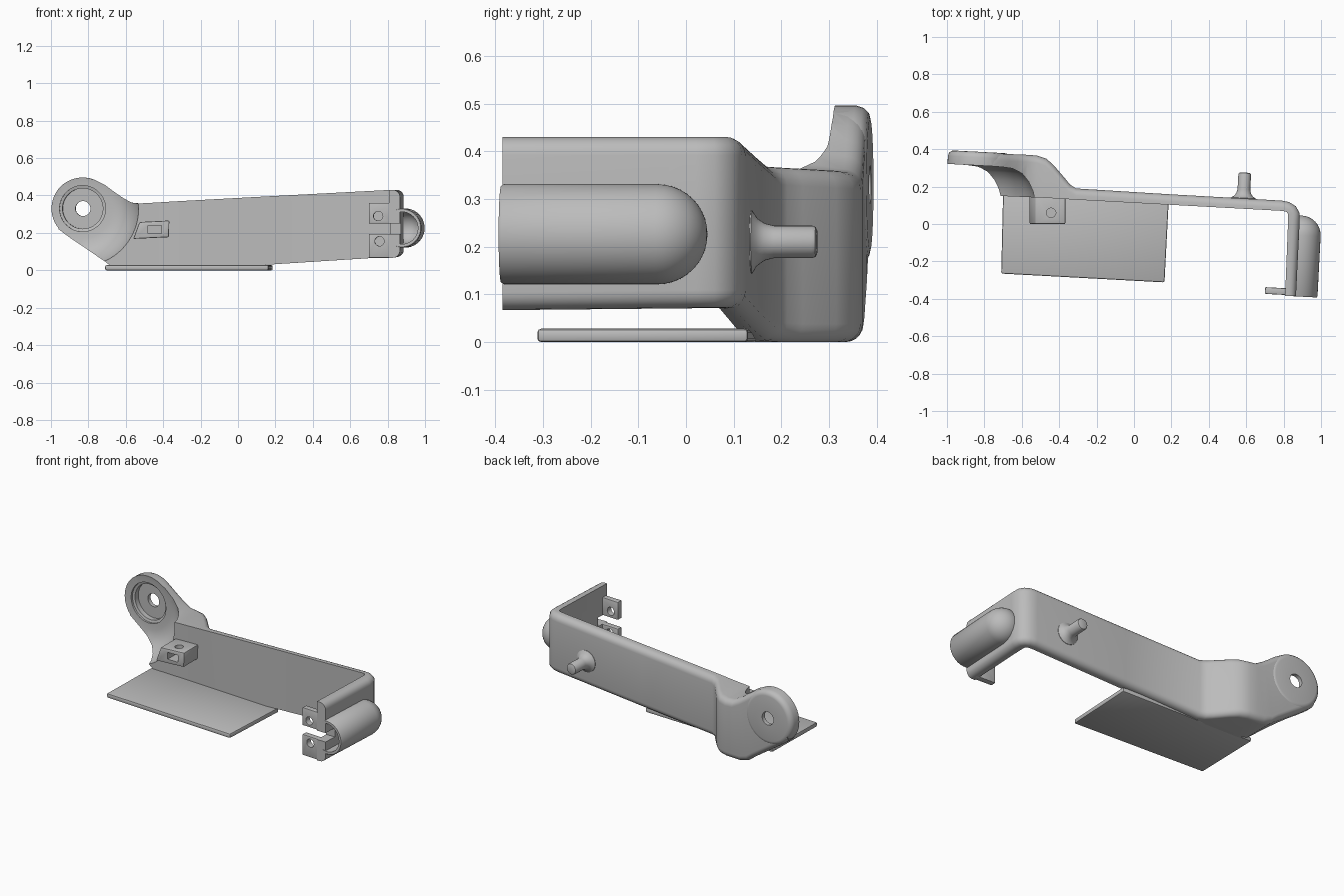
import bpy, bmesh, math
from mathutils import Matrix, Vector

if "Cube" in bpy.data.objects:
    bpy.data.objects.remove(bpy.data.objects["Cube"], do_unlink=True)

TILT = math.radians(-3)
grey = bpy.data.materials.new("plain grey")
grey.use_nodes = True
grey.diffuse_color = (0.5, 0.5, 0.5, 1)
grey.node_tree.nodes["Principled BSDF"].inputs["Base Color"].default_value = (0.5, 0.5, 0.5, 1)


def finish(bm, name):
    bmesh.ops.recalc_face_normals(bm, faces=bm.faces)
    mesh = bpy.data.meshes.new(name)
    bm.to_mesh(mesh)
    bm.free()
    mesh.materials.append(grey)
    ob = bpy.data.objects.new(name, mesh)
    bpy.context.collection.objects.link(ob)
    return ob


def revolve(name, profile, origin, steps=56, axis="Y"):
    """Spin (radius, distance) points about the tilted y axis, or about z."""
    bm = bmesh.new()
    up = axis == "Z"
    vs = [bm.verts.new((r, 0, d) if up else (r, d, 0)) for r, d in profile]
    edges = [bm.edges.new(pair) for pair in zip(vs, vs[1:])]
    bmesh.ops.spin(bm, geom=vs + edges, cent=(0, 0, 0), angle=2 * math.pi, steps=steps,
                   axis=(0, 0, 1) if up else (0, 1, 0))
    bmesh.ops.remove_doubles(bm, verts=bm.verts, dist=1e-5)
    bm.transform(Matrix.Translation(origin) @ Matrix.Rotation(TILT, 4, "Z"))
    return finish(bm, name)


def prism(name, points, direction, bevel=0.0):
    bm = bmesh.new()
    face = bm.faces.new([bm.verts.new(p) for p in points])
    new = bmesh.ops.extrude_face_region(bm, geom=[face])["geom"]
    bmesh.ops.translate(bm, vec=direction, verts=[g for g in new if isinstance(g, bmesh.types.BMVert)])
    bmesh.ops.recalc_face_normals(bm, faces=bm.faces)
    if bevel:
        bmesh.ops.bevel(bm, geom=list(bm.edges), offset=bevel, segments=2, profile=0.5, affect="EDGES")
    return finish(bm, name)


def box(name, low, high, bevel=0.0, tilt=False):
    (a, b, c), (d, e, f) = low, high
    ob = prism(name, [(a, b, c), (d, b, c), (d, e, c), (a, e, c)], (0, 0, f - c), bevel)
    if tilt:
        mid = Vector(((a + d) / 2, (b + e) / 2, 0))
        ob.data.transform(Matrix.Translation(mid) @ Matrix.Rotation(TILT, 4, "Z") @ Matrix.Translation(-mid))
    return ob


def cut(targets, cutter):
    for ob in targets:
        mod = ob.modifiers.new("cut", "BOOLEAN")
        mod.operation, mod.solver, mod.object = "DIFFERENCE", "EXACT", cutter
        bpy.context.view_layer.objects.active = ob
        bpy.ops.object.modifier_apply(modifier=mod.name)
    bpy.data.objects.remove(cutter, do_unlink=True)


# Bracket wall: front point, back point, bottom and top height along the bend
stations = [
    (-0.96, 0.20, -0.96, 0.388, 0.22, 0.43), (-0.90, 0.20, -0.90, 0.385, 0.175, 0.48),
    (-0.83, 0.18, -0.83, 0.381, 0.128, 0.495), (-0.77, 0.16, -0.77, 0.379, 0.087, 0.485),
    (-0.71, 0.15, -0.71, 0.376, 0.046, 0.455), (-0.67, 0.148, -0.67, 0.374, 0.015, 0.425),
    (-0.62, 0.146, -0.62, 0.372, 0.0, 0.39), (-0.57, 0.144, -0.57, 0.37, 0.0, 0.362),
    (-0.53, 0.142, -0.52, 0.366, 0.0, 0.357), (-0.50, 0.141, -0.47, 0.35, 0.0, 0.359),
    (-0.46, 0.139, -0.43, 0.315, 0.0, 0.361), (-0.39, 0.135, -0.37, 0.245, 0.0, 0.365),
    (-0.36, 0.133, -0.343, 0.212, 0.002, 0.367), (-0.31, 0.13, -0.31, 0.19, 0.004, 0.37),
    (0.19, 0.103, 0.19, 0.159, 0.032, 0.397), (0.78, 0.071, 0.79, 0.125, 0.07, 0.428),
    (0.80, 0.069, 0.83, 0.117, 0.071, 0.43), (0.815, 0.065, 0.865, 0.095, 0.071, 0.43),
    (0.823, 0.055, 0.885, 0.06, 0.071, 0.43), (0.824, 0.02, 0.886, 0.02, 0.071, 0.43),
    (0.808, -0.385, 0.866, -0.385, 0.067, 0.43),
]
bm = bmesh.new()
rings = []
for fx, fy, bx, by, low, high in stations:
    front, back = Vector((fx, fy, 0)), Vector((bx, by, 0))
    depth = (back - front).length
    r = 0.038
    section = [(0, low)]
    for i in range(6):
        a = math.radians(18 * i)
        section.append((depth - r + r * math.sin(a), low + r - r * math.cos(a)))
    for i in range(6):
        a = math.radians(18 * i)
        section.append((depth - r + r * math.cos(a), high - r + r * math.sin(a)))
    section.append((0, high))
    rings.append([bm.verts.new(front.lerp(back, d / depth) + Vector((0, 0, z))) for d, z in section])
for one, two in zip(rings, rings[1:]):
    for i in range(len(one)):
        j = (i + 1) % len(one)
        bm.faces.new((one[i], one[j], two[j], two[i]))
bm.faces.new(rings[0])
bm.faces.new(rings[-1])
wall = finish(bm, "bracket_wall")

# Pivot eyelet with its stepped bore and round clearance
pivot = (-0.832, 0, 0.33)
eye_origin = (-0.832, 0.3, 0.33)
eyelet = revolve("pivot_eyelet", [(0, -0.1), (0.166, -0.1), (0.166, 0.056), (0.161, 0.072),
                                  (0.15, 0.083), (0.137, 0.086), (0, 0.086)], eye_origin)
clearance = revolve("clearance_cutter", [
    (0, 0.3), (0.04, 0.3), (0.04, 0.062), (0.108, 0.062), (0.108, 0.032), (0.123, 0.028),
    (0.123, 0.016), (0.16, 0.014), (0.2, 0.006), (0.24, -0.018), (0.275, -0.06),
    (0.3, -0.11), (0.316, -0.17), (0.318, -0.4), (0, -0.4)], eye_origin, 72)
cut([wall, eyelet], clearance)

# Flat base plate
prism("base_plate", [(-0.7, 0.16, 0), (-0.71, -0.265, 0), (0.163, -0.312, 0), (0.186, 0.13, 0)],
      (0, 0, 0.028), 0.008)

# Small drilled block on the wall
block = prism("drilled_block", [(-0.56, 0.0, 0.168), (-0.37, 0.0, 0.177),
                                (-0.367, 0.0, 0.266), (-0.527, 0.0, 0.258)], (0, 0.16, 0), 0.006)
cut([block], box("window_cutter", (-0.48, -0.05, 0.198), (-0.41, 0.1, 0.24)))
cut([block], revolve("drill_cutter", [(0, 0.22), (0.025, 0.22), (0.025, 0.32), (0, 0.32)],
                     (-0.443, 0.06, 0), 24, "Z"))

# Round peg on the back with a flared foot
revolve("back_peg", [(0, 0.14), (0.024, 0.14), (0.031, 0.137), (0.034, 0.13), (0.034, 0.05),
                     (0.039, 0.03), (0.05, 0.014), (0.066, 0.004), (0.066, -0.03), (0, -0.03)],
       (0.585, 0.135, 0.21), 32)

# Domed half-round sleeve on the end wall
R, r = 0.105, 0.086
quarter = [math.radians(9 * i) for i in range(11)]
sleeve_shape = [(R * math.sin(a), R * math.cos(a)) for a in quarter] + [(R, -0.322), (R - 0.004, -0.328)]
sleeve_shape += [(r, -0.328)] + [(r * math.sin(a), r * math.cos(a)) for a in reversed(quarter)]
sleeve = revolve("end_sleeve", sleeve_shape, (0.893, -0.06, 0.226))
cut([sleeve], box("sleeve_cutter", (0.6, -0.6, 0), (0.845, 0.3, 0.5)))

# Two drilled tabs with a slot between them
for name, low, high, hx, hz in (("upper_tab", 0.25, 0.36, 0.75, 0.29),
                                ("lower_tab", 0.067, 0.195, 0.757, 0.155)):
    tab = box(name, (0.70, -0.377, low), (0.83, -0.341, high), 0.005, True)
    cut([tab], revolve("tab_cutter", [(0, -0.1), (0.025, -0.1), (0.025, 0.1), (0, 0.1)],
                       (hx, -0.36, hz), 24))
cut([wall], box("slot_cutter", (0.7, -0.5, 0.195), (0.95, -0.3, 0.25)))

# Smooth curved faces, keep the crisp edges
bpy.ops.object.select_all(action="DESELECT")
for ob in bpy.context.collection.objects:
    if ob.type == "MESH" and grey.name in ob.data.materials:
        ob.select_set(True)
        bpy.context.view_layer.objects.active = ob
bpy.ops.object.shade_smooth_by_angle(angle=math.radians(38))
